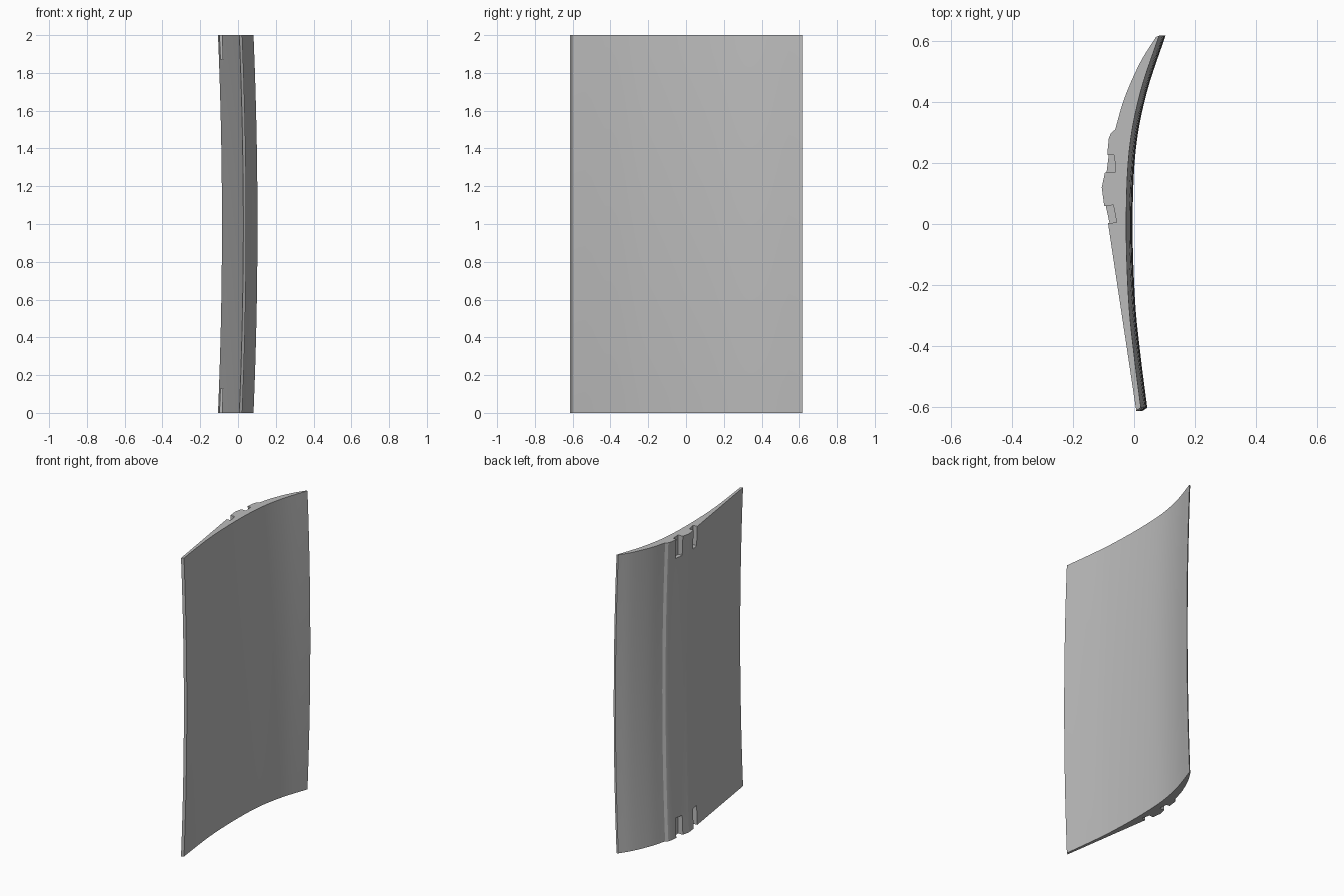
import bpy, bmesh
from mathutils import Vector

old = bpy.data.objects.get("Cube")
if old:
    bpy.data.objects.remove(old, do_unlink=True)

HEIGHT, BOW, LAYERS = 2.0, 0.021, 24

grey = bpy.data.materials.new("plain grey")
grey.use_nodes = True
COLOUR = (0.5, 0.5, 0.5, 1)
grey.diffuse_color = COLOUR
grey.node_tree.nodes["Principled BSDF"].inputs["Base Color"].default_value = COLOUR


def smooth_curve(points, steps=5):
    """Catmull-Rom curve through the points."""
    pts = [Vector(p) for p in points]
    pts = [2 * pts[0] - pts[1]] + pts + [2 * pts[-1] - pts[-2]]
    out = []
    for a, b, c, d in zip(pts, pts[1:], pts[2:], pts[3:]):
        for i in range(steps):
            t = i / steps
            out.append(0.5 * (2 * b + (c - a) * t + (2 * a - 5 * b + 4 * c - d) * t * t
                              + (3 * b - a - 3 * c + d) * t ** 3))
    return out + [pts[-2]]


def bow(z):
    """Sideways bulge, greatest at mid height."""
    return BOW * (1 - (z - 1) ** 2)


def prism(name, outline, heights, shift=lambda z: 0):
    """Stack the outline at each height and skin it into a closed solid."""
    bm = bmesh.new()
    rings = [[bm.verts.new((x + shift(z), y, z)) for x, y in outline] for z in heights]
    n = len(outline)
    for low, high in zip(rings, rings[1:]):
        for i in range(n):
            j = (i + 1) % n
            bm.faces.new((low[i], low[j], high[j], high[i]))
    bm.faces.new(rings[0])
    bm.faces.new(rings[-1])
    bmesh.ops.recalc_face_normals(bm, faces=bm.faces)
    mesh = bpy.data.meshes.new(name)
    bm.to_mesh(mesh)
    bm.free()
    mesh.materials.append(grey)
    obj = bpy.data.objects.new(name, mesh)
    bpy.context.collection.objects.link(obj)
    return obj


# Curved panel: hollow face, then the thick ribbed back
hollow_face = smooth_curve([(0.022, -0.603), (0.0, -0.43), (-0.018, -0.25), (-0.026, 0.0),
                            (-0.016, 0.24), (0.02, 0.43), (0.082, 0.618)])
back_sweep = smooth_curve([(0.072, 0.614), (0.02, 0.53), (-0.031, 0.415), (-0.062, 0.31)])
rib = [(-0.077, 0.297), (-0.083, 0.28), (-0.088, 0.228), (-0.095, 0.172), (-0.106, 0.12),
       (-0.098, 0.06), (-0.085, 0.0), (0.007, -0.613)]
outline = [tuple(p) for p in hollow_face + back_sweep] + rib
panel = prism("curved_panel", outline, [HEIGHT * i / LAYERS for i in range(LAYERS + 1)], bow)

# Two clip slots in the rib, at the top and at the bottom
slots = [[(-0.057, 0.005), (-0.068, 0.062), (-0.15, 0.056), (-0.15, -0.002)],
         [(-0.06, 0.17), (-0.065, 0.227), (-0.15, 0.232), (-0.15, 0.169)]]
cutters = [prism("slot_cutter", s, span) for s in slots for span in ((-0.1, 0.13), (1.87, 2.1))]
for cutter in cutters:
    cutter.hide_render = True
    mod = panel.modifiers.new("slot", 'BOOLEAN')
    mod.operation, mod.solver, mod.object = 'DIFFERENCE', 'EXACT', cutter

bpy.ops.object.select_all(action='DESELECT')
panel.select_set(True)
bpy.context.view_layer.objects.active = panel
for mod in list(panel.modifiers):
    bpy.ops.object.modifier_apply(modifier=mod.name)
for cutter in cutters:
    bpy.data.objects.remove(cutter, do_unlink=True)
bpy.ops.object.shade_smooth_by_angle(angle=0.3)
